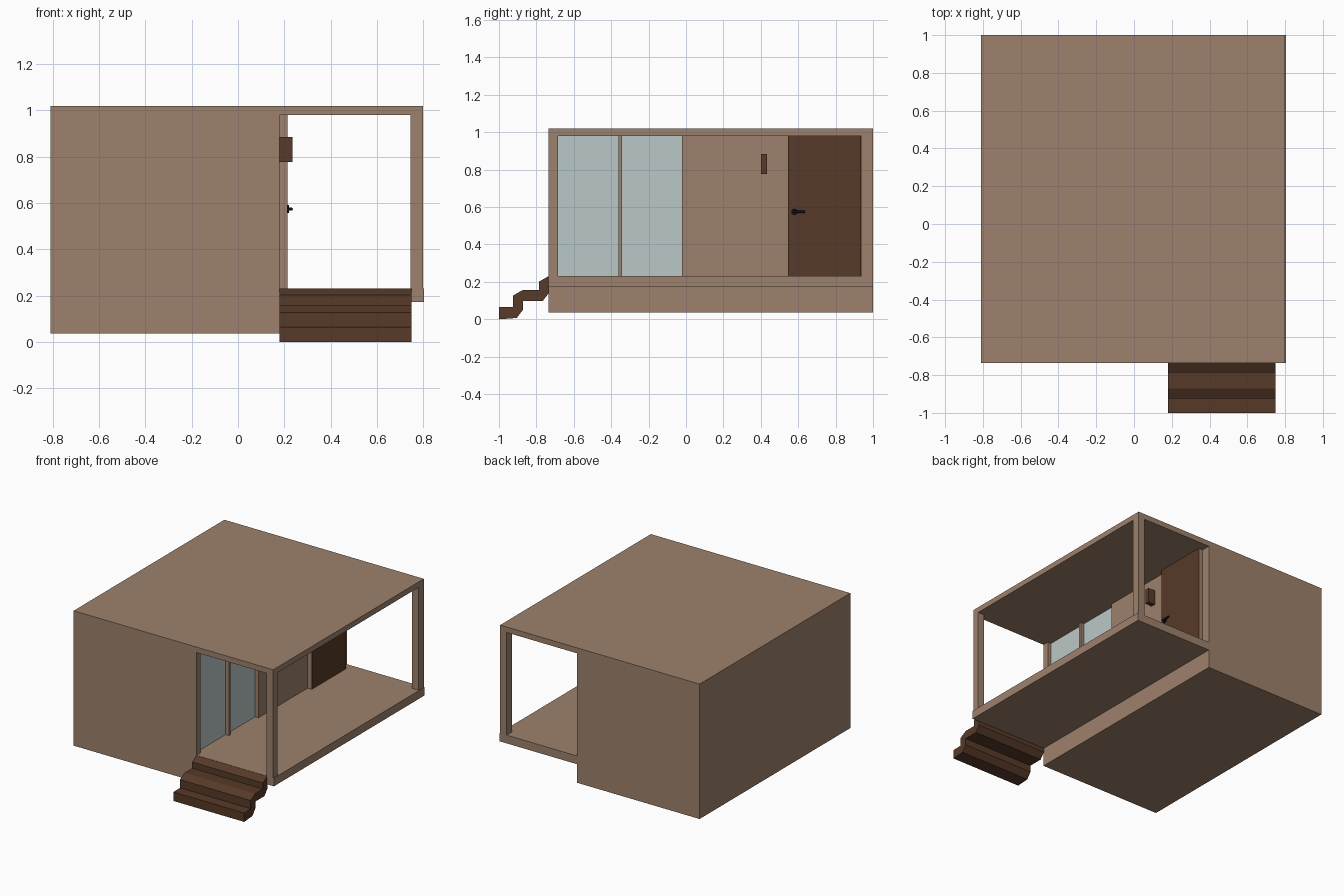
import bpy, bmesh, math
from mathutils import Matrix

if "Cube" in bpy.data.objects:
    bpy.data.objects.remove(bpy.data.objects["Cube"])


def material(name, color):
    m = bpy.data.materials.new(name)
    m.diffuse_color = (*color, 1)
    m.use_nodes = True
    m.node_tree.nodes["Principled BSDF"].inputs["Base Color"].default_value = m.diffuse_color
    return m


WALL = material("warm_wall", (0.34, 0.22, 0.15))
WOOD = material("dark_wood", (0.095, 0.042, 0.021))
GLASS = material("pale_glass", (0.49, 0.58, 0.57))
METAL = material("black_metal", (0.006, 0.006, 0.006))


def finish(name, bm, mat):
    bmesh.ops.recalc_face_normals(bm, faces=bm.faces)
    me = bpy.data.meshes.new(name)
    bm.to_mesh(me)
    bm.free()
    ob = bpy.data.objects.new(name, me)
    bpy.context.collection.objects.link(ob)
    if mat:
        me.materials.append(mat)
    return ob


def box(name, x, y, z, mat):
    bm = bmesh.new()
    spans = (x, y, z)
    centre = Matrix.Translation([(a + b) / 2 for a, b in spans])
    scale = Matrix.Diagonal([b - a for a, b in spans] + [1])
    bmesh.ops.create_cube(bm, size=1, matrix=centre @ scale)
    return finish(name, bm, mat)


def rod(name, centre, radius, length, axis, mat):
    bm = bmesh.new()
    turn = Matrix.Rotation(math.pi / 2, 4, "Y" if axis == "X" else "X")
    bmesh.ops.create_cone(bm, cap_ends=True, segments=16, radius1=radius,
                          radius2=radius, depth=length,
                          matrix=Matrix.Translation(centre) @ turn)
    for f in bm.faces:
        f.smooth = len(f.verts) == 4
    return finish(name, bm, mat)


FRONT, BACK = -0.735, 1.0
FACE = 0.18                 # porch side of the house
FLOOR, CEILING = 0.232, 0.98

# House body with two recessed windows
house = box("house_body", (-0.81, FACE), (FRONT, BACK), (0.037, CEILING), WALL)
windows = [(-0.69, -0.362), (-0.342, -0.022)]
for i, span in enumerate(windows, 1):
    cutter = box(f"window_cutter_{i}", (0.145, 0.3), span, (FLOOR, CEILING + 0.1), None)
    cutter.hide_render = True
    cutter.hide_viewport = True
    mod = house.modifiers.new(f"window_opening_{i}", "BOOLEAN")
    mod.operation = "DIFFERENCE"
    mod.solver = "EXACT"
    mod.object = cutter
    box(f"window_glass_{i}", (0.144, 0.152), span, (FLOOR, CEILING), GLASS)

# Roof, porch deck and posts
box("roof", (-0.81, 0.798), (FRONT, BACK), (CEILING, 1.02), WALL)
box("porch_floor", (FACE, 0.804), (FRONT, BACK), (0.172, FLOOR), WALL)
for name, span in (("front_post", (FRONT, -0.685)), ("back_post", (0.938, BACK))):
    box(name, (0.745, 0.798), span, (FLOOR, CEILING), WALL)

# Door standing proud of the wall
box("door_frame", (FACE, 0.211), (0.545, 0.935), (FLOOR, CEILING), WALL)
box("door_panel", (0.211, 0.214), (0.545, 0.935), (FLOOR, CEILING), WOOD)

# Door handle
rod("handle_plate", (0.217, 0.58, 0.574), 0.018, 0.007, "X", METAL)
rod("handle_stem", (0.224, 0.58, 0.574), 0.007, 0.02, "X", METAL)
rod("handle_lever", (0.230, 0.605, 0.574), 0.007, 0.062, "Y", METAL)

# Wall lamp
box("wall_lamp", (FACE, 0.236), (0.4, 0.433), (0.777, 0.885), WOOD)

# Porch steps: folded side profile (y, z) extruded along x
profile = [(-1.0, 0.003), (-0.905, 0.01), (-0.872, 0.053), (-0.872, 0.102),
           (-0.765, 0.102), (-0.732, 0.145), (-0.732, 0.235), (-0.785, 0.205),
           (-0.785, 0.16), (-0.872, 0.16), (-0.925, 0.13), (-0.925, 0.07),
           (-1.0, 0.068)]
bm = bmesh.new()
side = bm.faces.new([bm.verts.new((0.18, y, max(z - 0.003, 0))) for y, z in profile])
out = bmesh.ops.extrude_face_region(bm, geom=[side])
bmesh.ops.translate(bm, vec=(0.57, 0, 0),
                    verts=[v for v in out["geom"] if isinstance(v, bmesh.types.BMVert)])
finish("porch_steps", bm, WOOD)
